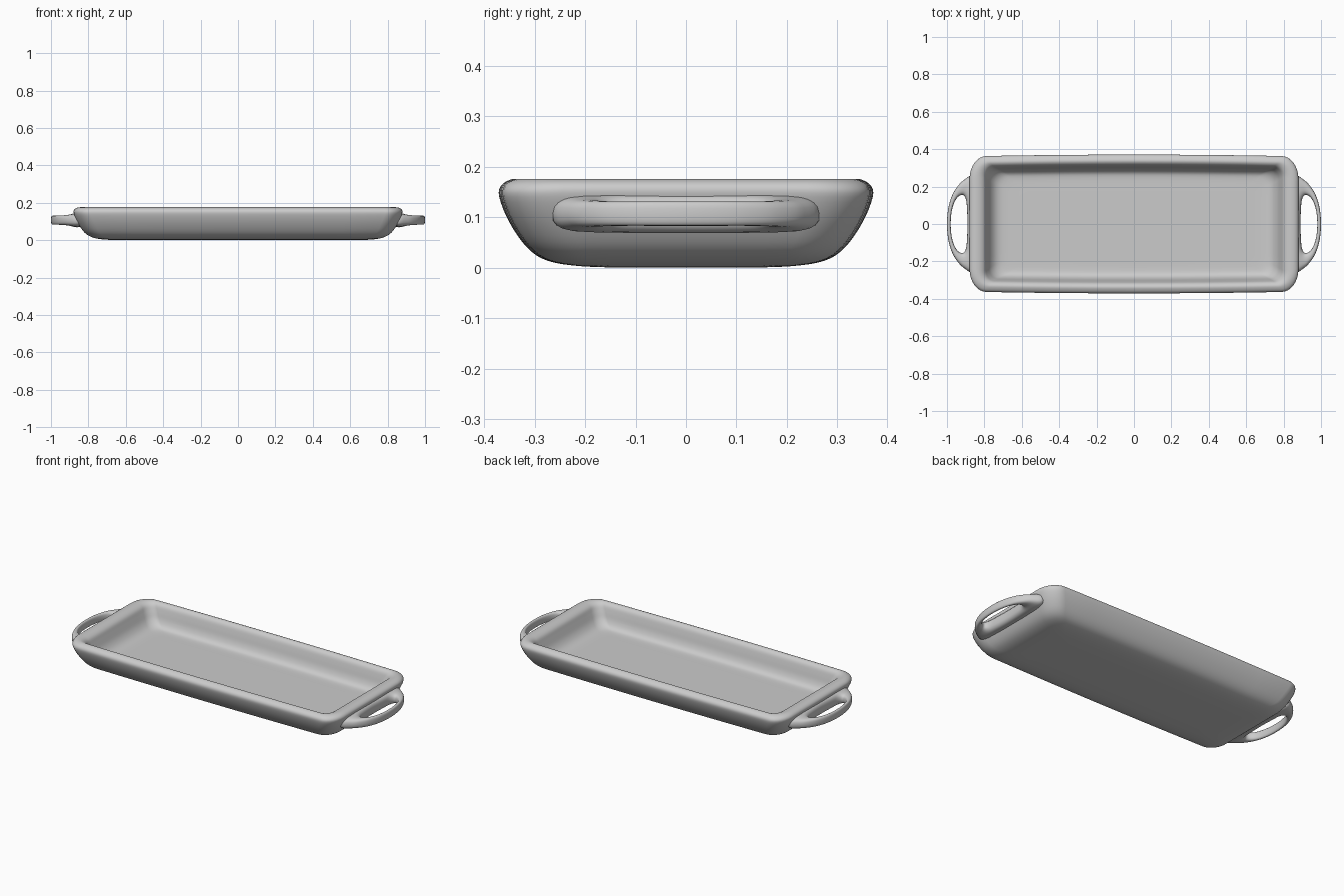
import bpy, bmesh, math

if "Cube" in bpy.data.objects:
    bpy.data.objects.remove(bpy.data.objects["Cube"])


def smooth_rows(rows, steps, closed=False):
    """Catmull-Rom interpolation through rows of numbers."""
    n = len(rows)
    get = (lambda i: rows[i % n]) if closed else (lambda i: rows[min(max(i, 0), n - 1)])
    out = []
    for i in range(n if closed else n - 1):
        a, b, c, d = (get(i + k) for k in (-1, 0, 1, 2))
        for s in range(steps):
            t = s / steps
            out.append([0.5 * (2 * q + (r - p) * t + (2 * p - 5 * q + 4 * r - w) * t * t
                               + (3 * q - p - 3 * r + w) * t ** 3)
                        for p, q, r, w in zip(a, b, c, d)])
    if not closed:
        out.append(list(rows[-1]))
    return out


def loft(name, rings, closed):
    """Skin a list of equal-length point rings."""
    bm = bmesh.new()
    vs = [[bm.verts.new(p) for p in ring] for ring in rings]
    n = len(vs[0])
    for i in range(len(vs) if closed else len(vs) - 1):
        a, b = vs[i], vs[(i + 1) % len(vs)]
        for j in range(n):
            k = (j + 1) % n
            bm.faces.new((a[j], a[k], b[k], b[j]))
    if not closed:
        bm.faces.new(vs[0])
        bm.faces.new(vs[-1])
    bmesh.ops.recalc_face_normals(bm, faces=bm.faces)
    mesh = bpy.data.meshes.new(name)
    bm.to_mesh(mesh)
    bm.free()
    mesh.shade_smooth()
    obj = bpy.data.objects.new(name, mesh)
    bpy.context.collection.objects.link(obj)
    return obj


def rounded_rect(hx, hy, rx, ry, z, seg=8, side=8):
    """Rounded rectangle whose long sides bow slightly outward."""
    pts = []
    for q, (sx, sy) in enumerate(((1, 1), (-1, 1), (-1, -1), (1, -1))):
        for s in range(seg + 1):
            a = math.pi / 2 * (q + s / seg)
            pts.append((sx * (hx - rx) + rx * math.cos(a), sy * (hy - ry) + ry * math.sin(a)))
        end = pts[-1]
        nx, ny = ((-sx, sy) if q % 2 == 0 else (sx, -sy))
        a = math.pi / 2 * (q + 1)
        nxt = (nx * (hx - rx) + rx * math.cos(a), ny * (hy - ry) + ry * math.sin(a))
        for s in range(1, side):
            t = s / side
            pts.append((end[0] + (nxt[0] - end[0]) * t, end[1] + (nxt[1] - end[1]) * t))
    return [(x, y * (1 - 0.025 * (x / hx) ** 2), z) for x, y in pts]


# Tray body: half length, half width, corner radii, height; underside to rim to floor
profile = [
    (0.60, 0.12, 0.05, 0.06, 0.000),
    (0.71, 0.21, 0.06, 0.07, 0.003),
    (0.775, 0.275, 0.07, 0.08, 0.014),
    (0.82, 0.315, 0.08, 0.10, 0.040),
    (0.855, 0.350, 0.09, 0.11, 0.090),
    (0.877, 0.370, 0.09, 0.12, 0.140),
    (0.876, 0.366, 0.09, 0.12, 0.163),
    (0.855, 0.346, 0.08, 0.10, 0.175),
    (0.825, 0.330, 0.06, 0.08, 0.174),
    (0.800, 0.316, 0.05, 0.06, 0.160),
    (0.785, 0.306, 0.05, 0.06, 0.130),
    (0.765, 0.295, 0.05, 0.06, 0.090),
    (0.735, 0.278, 0.05, 0.06, 0.062),
    (0.690, 0.250, 0.05, 0.05, 0.051),
    (0.600, 0.180, 0.05, 0.05, 0.050),
]
loft("tray_body", [rounded_rect(*r) for r in smooth_rows(profile, 4)], False)

# Loop handles: hole edge x, y, outer edge x, y, half height (half of the loop)
half = [
    (0.980, 0.000, 1.000, 0.000, 0.024),
    (0.976, 0.060, 0.995, 0.070, 0.024),
    (0.962, 0.112, 0.981, 0.130, 0.024),
    (0.940, 0.146, 0.955, 0.185, 0.025),
    (0.914, 0.155, 0.910, 0.235, 0.028),
    (0.898, 0.130, 0.845, 0.260, 0.036),
    (0.893, 0.080, 0.830, 0.130, 0.038),
    (0.890, 0.000, 0.830, 0.000, 0.038),
]
loop = half + [(a, -b, c, -d, h) for a, b, c, d, h in half[-2:0:-1]]
stations = smooth_rows(loop, 5, True)


def section(row, sx, n=20):
    """Squarish oval between the hole edge and the outer edge."""
    ix, iy, ox, oy, h = row
    pts = []
    for k in range(n):
        a = 2 * math.pi * k / n
        c, s = math.cos(a), math.sin(a)
        u = 0.5 + 0.5 * math.copysign(abs(c) ** 0.75, c)
        v = math.copysign(abs(s) ** 0.75, s)
        pts.append((sx * (ix + (ox - ix) * u), iy + (oy - iy) * u, 0.107 + h * v))
    return pts


for side_name, sx in (("right", 1), ("left", -1)):
    loft(side_name + "_handle", [section(r, sx) for r in stations], True)
